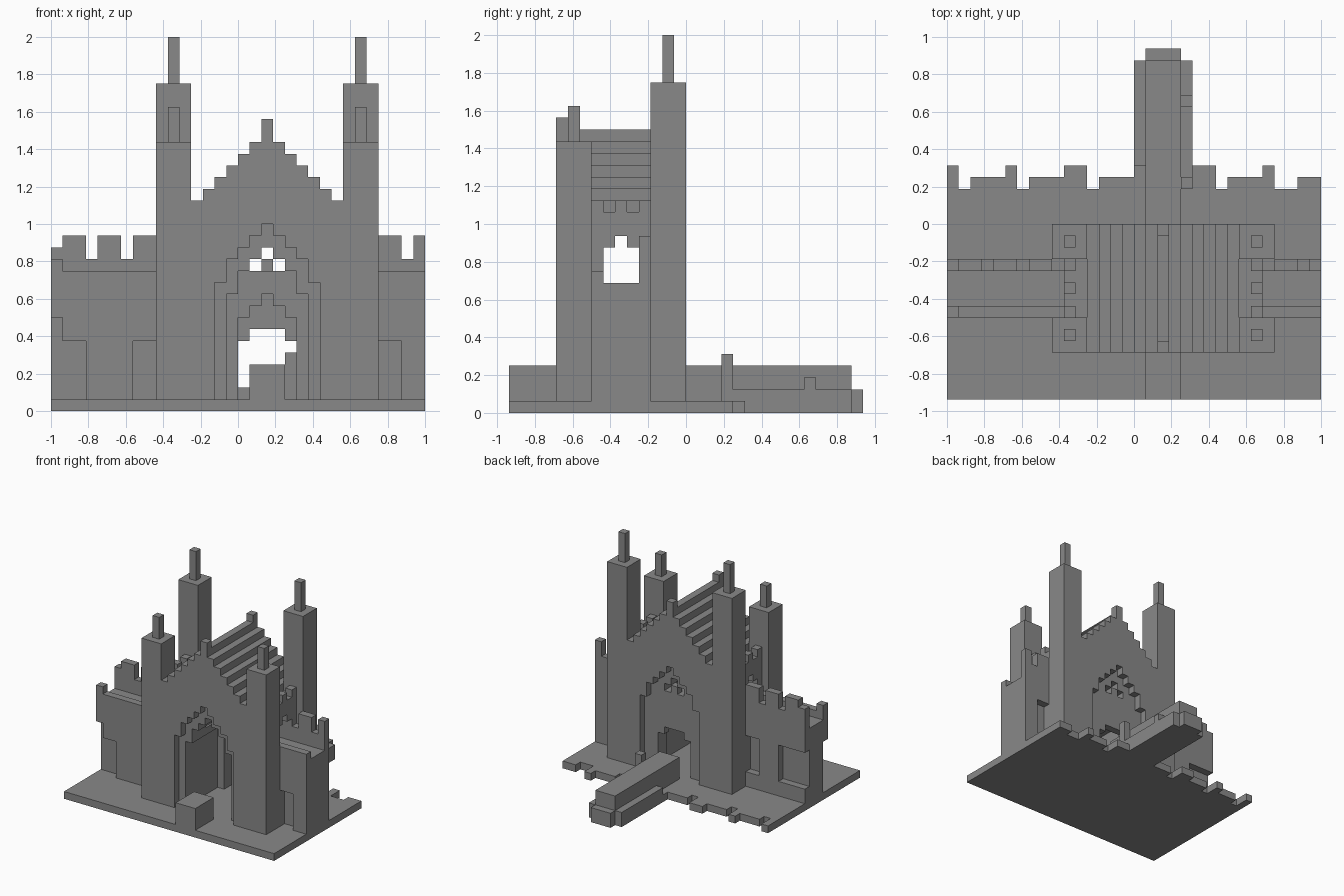
import bpy, bmesh
from mathutils import Vector

U = 0.0625  # one block
cube = bpy.data.objects.get("Cube")
if cube:
    bpy.data.objects.remove(cube)

stone = bpy.data.materials.new("grey_stone")
stone.use_nodes = True
GREY = (0.25, 0.25, 0.25, 1)
stone.diffuse_color = GREY
bsdf = next(n for n in stone.node_tree.nodes if n.type == 'BSDF_PRINCIPLED')
bsdf.inputs["Base Color"].default_value = GREY


def box(x0, x1, y0, y1, z0, z1):
    """Set of unit blocks filling a range."""
    return {(x, y, z) for x in range(x0, x1) for y in range(y0, y1) for z in range(z0, z1)}


def columns(heights, x0, y0, y1, z0=1):
    """Side-by-side columns of given heights along x."""
    cells = set()
    for i, h in enumerate(heights):
        cells |= box(x0 + i, x0 + i + 1, y0, y1, z0, h)
    return cells


def flip(cells):
    """Mirror blocks across the gatehouse centre line."""
    return {(4 - x, y, z) for x, y, z in cells}


def build(name, cells):
    """Skin a set of blocks with only its exposed faces."""
    bm = bmesh.new()
    verts = {}

    def vert(p):
        key = tuple(p)
        if key not in verts:
            verts[key] = bm.verts.new(Vector(p) * U)
        return verts[key]

    for c in sorted(cells):
        for axis in range(3):
            for side in (0, 1):
                n = list(c)
                n[axis] += 2 * side - 1
                if tuple(n) in cells:
                    continue
                a, b = (axis + 1) % 3, (axis + 2) % 3
                ring = []
                for da, db in ((0, 0), (1, 0), (1, 1), (0, 1)):
                    p = list(c)
                    p[axis] += side
                    p[a] += da
                    p[b] += db
                    ring.append(vert(p))
                bm.faces.new(ring if side else ring[::-1])
    mesh = bpy.data.meshes.new(name)
    bm.to_mesh(mesh)
    bm.free()
    mesh.materials.append(stone)
    obj = bpy.data.objects.new(name, mesh)
    bpy.context.collection.objects.link(obj)


# Ground slab with a ragged back edge
ground = box(-16, 16, -15, 3, 0, 1)
for x0, x1, y1 in ((-16, -15, 5), (-14, -11, 4), (-11, -10, 5), (-9, -6, 4), (-6, -4, 5),
                   (-3, 0, 4), (0, 5, 5), (5, 7, 5), (8, 11, 4), (11, 12, 5), (14, 16, 4)):
    ground |= box(x0, x1, 3, y1, 0, 1)
build("ground_slab", ground)

# Front step and back causeway with low side ledges
build("front_step", box(1, 4, -15, -11, 1, 4))
causeway = box(1, 4, 0, 14, 1, 4) | box(1, 4, 5, 14, 0, 1) | box(1, 4, 14, 15, 0, 2)
causeway |= box(0, 1, 5, 14, 0, 2) | box(4, 5, 4, 14, 0, 2)
causeway |= box(4, 5, 3, 4, 1, 5) | box(4, 5, 10, 11, 2, 3)
build("causeway", causeway)

# Gatehouse: stepped gable roof and side aisles
roof = [24 - abs(i) for i in range(-6, 7)]
house = columns(roof, -4, -11, 0)
house |= box(2, 3, -11, -10, 24, 25) | box(2, 3, -1, 0, 24, 25)
aisle = box(-6, -4, -8, -3, 1, 17)
for y in (-8, -6, -4):
    aisle |= box(-6, -5, y, y + 1, 17, 18)
house |= aisle | flip(aisle)

# Nested pointed arches and the hall between them
outer = [11, 13, 14, 15, 16, 15, 14, 13, 11]
inner = [10, 12, 13, 14, 13, 12, 10]
house -= columns(outer, -2, -11, -10) | columns(outer, -2, -1, 0)
house -= columns(inner, -1, -10, -1)
# Doorways from the wing walks
house -= box(-6, 11, -7, -4, 11, 14) | box(-6, 11, -6, -5, 14, 15)
build("gatehouse", house)

# Gallery inside the back arch, with a stepped portal
gallery = box(-1, 6, -3, -1, 1, 12)
gallery -= columns([8, 9, 10, 9, 8], 0, -3, -2)
gallery -= columns([6, 7, 7, 7, 6], 0, -2, -1)
for x in (-1, 2, 5):
    gallery |= box(x, x + 1, -2, -1, 12, 13)
build("gallery", gallery)

# Corner towers with pinnacles
for label, y, top, tip in (("front", -11, 23, 26), ("back", -3, 28, 32)):
    tower = box(-7, -4, y, y + 3, 1, top) | box(-6, -5, y + 1, y + 2, top, tip)
    build(label + "_right_tower", tower)
    build(label + "_left_tower", flip(tower))

# Right wing: walkway between a low front wall and a battlemented back wall
wing = box(-16, -6, -7, -4, 1, 11)
wing |= box(-16, -6, -8, -7, 1, 12) | box(-16, -15, -8, -7, 12, 13)
wing |= box(-16, -6, -4, -3, 1, 13)
wing |= columns([14, 15, 15, 13, 15, 15, 13, 15, 15], -16, -4, -3, 13)
wing -= box(-16, -15, -8, -7, 1, 8) | box(-15, -13, -8, -7, 1, 6) | box(-9, -7, -8, -7, 1, 6)
wing -= box(-16, -12, -4, -3, 3, 8) | box(-9, -7, -4, -3, 3, 8)
build("right_wing", wing)

# Left wing, shorter
wing = box(11, 16, -7, -4, 1, 11)
wing |= box(11, 16, -8, -7, 1, 12) | box(11, 16, -4, -3, 1, 13)
wing |= columns([15, 15, 13, 15], 12, -4, -3, 13)
wing -= box(12, 14, -8, -7, 1, 6) | box(12, 14, -4, -3, 3, 8)
build("left_wing", wing)
